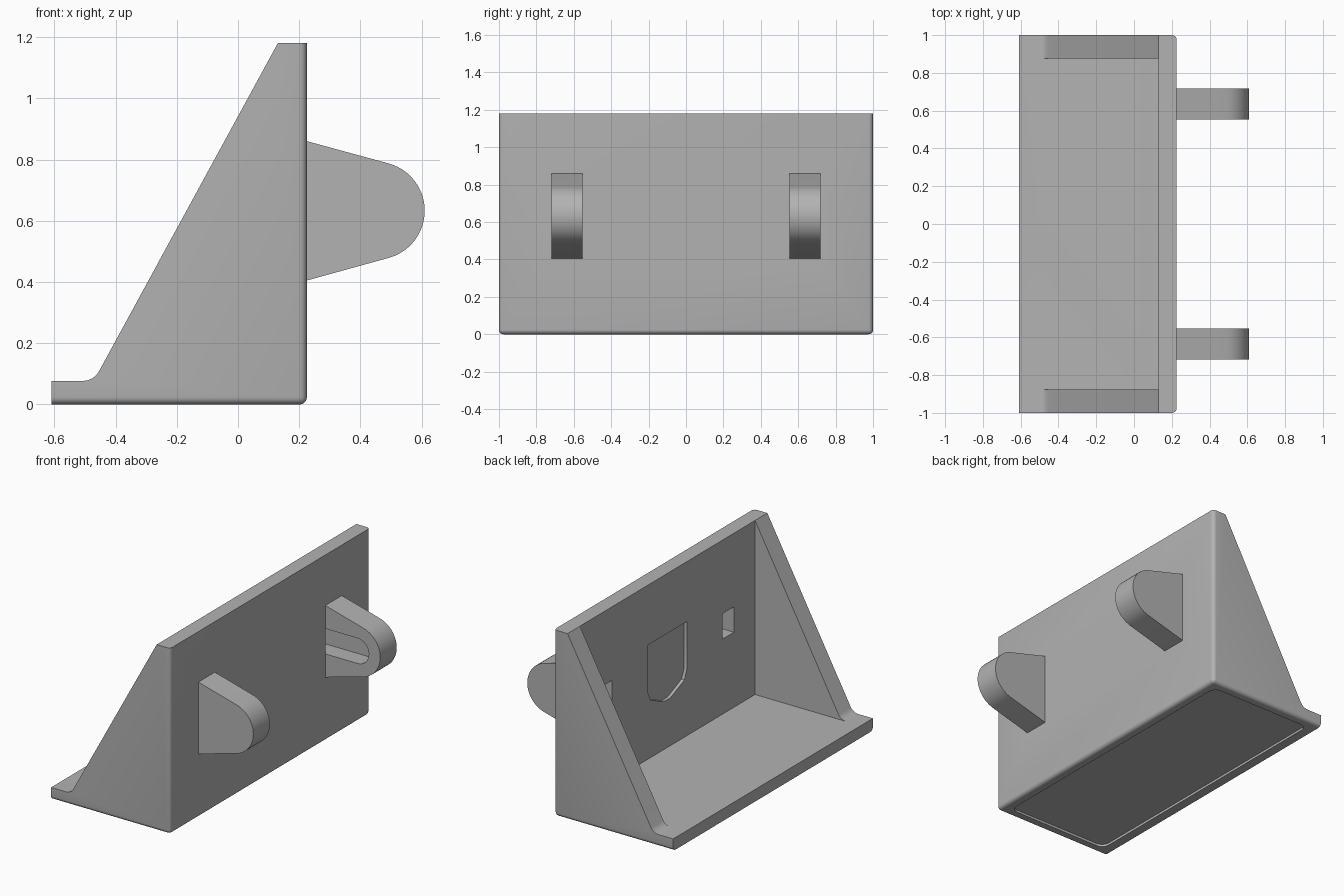
import bpy, bmesh, math

if "Cube" in bpy.data.objects:
    bpy.data.objects.remove(bpy.data.objects["Cube"], do_unlink=True)

grey = bpy.data.materials.new("plain grey")
grey.use_nodes = True
colour = (0.45, 0.45, 0.45, 1)
grey.diffuse_color = colour
grey.node_tree.nodes["Principled BSDF"].inputs["Base Color"].default_value = colour

AXES = {"x": lambda a, b, d: (d, a, b),
        "y": lambda a, b, d: (a, d, b),
        "z": lambda a, b, d: (a, b, d)}


def prism(name, points, axis, lo, hi, bevel_rule=None, radius=0.0, segments=4):
    """Extrude a 2D outline along an axis, rounding the edges picked by a rule."""
    bm = bmesh.new()
    place = AXES[axis]
    base = bm.faces.new([bm.verts.new(place(a, b, lo)) for a, b in points])
    moved = bmesh.ops.extrude_face_region(bm, geom=[base])["geom"]
    shift = place(0, 0, hi - lo)
    bmesh.ops.translate(bm, vec=shift, verts=[g for g in moved if isinstance(g, bmesh.types.BMVert)])
    bmesh.ops.recalc_face_normals(bm, faces=bm.faces)
    if bevel_rule:
        edges = [e for e in bm.edges if bevel_rule(e.verts[0].co, e.verts[1].co)]
        bmesh.ops.bevel(bm, geom=edges, offset=radius, segments=segments,
                        profile=0.5, affect="EDGES")
    mesh = bpy.data.meshes.new(name)
    bm.to_mesh(mesh)
    bm.free()
    mesh.materials.append(grey)
    obj = bpy.data.objects.new(name, mesh)
    bpy.context.collection.objects.link(obj)
    return obj


def combine(target, tool, operation):
    """Apply a boolean and remove the tool."""
    mod = target.modifiers.new(operation, "BOOLEAN")
    mod.operation, mod.solver, mod.object = operation, "EXACT", tool
    bpy.context.view_layer.objects.active = target
    bpy.ops.object.modifier_apply(modifier=mod.name)
    bpy.data.objects.remove(tool, do_unlink=True)


def arc(cx, cz, r, start, end, steps):
    angles = [math.radians(start + (end - start) * i / steps) for i in range(steps + 1)]
    return [(cx + r * math.cos(t), cz + r * math.sin(t)) for t in angles]


BACK, FRONT, TOP, PLATE, FLOOR = -0.61, 0.225, 1.18, 0.13, 0.077


def outer_edges(a, b):
    """Bottom edges at both ends, and the bottom and upright edges of the flat face."""
    low = a.z < 0.001 and b.z < 0.001
    face = a.x > FRONT - 0.001 and b.x > FRONT - 0.001
    low_end = low and abs(a.y - b.y) < 0.001
    upright = face and abs(a.y - b.y) < 0.001
    return low_end or upright or (low and face)


# Bracket body with its sloping end walls and a fillet above the flange
side = [(BACK, 0), (FRONT, 0), (FRONT, TOP), (PLATE, TOP)]
side += arc(-0.507, 0.137, 0.06, -29, -90, 6) + [(BACK, FLOOR)]
body = prism("angle_bracket", side, "y", -1, 1, outer_edges, 0.024, 5)

# Open space between the end walls
space = [(-1, FLOOR), (PLATE, FLOOR), (PLATE, 1.5), (-1, 1.5)]
combine(body, prism("space_cutter", space, "y", -0.877, 0.877), "DIFFERENCE")

# Two round-nosed lugs, each with a slot open to the inside and through the plate
nose = (0.45, 0.633)
lug = [(0.2, 0.40), (FRONT, 0.405)] + arc(*nose, 0.16, -75, 75, 24) + [(FRONT, 0.86), (0.2, 0.86)]
slot = [(0.05, 0.553)] + arc(*nose, 0.08, -90, 90, 16) + [(0.05, 0.713)]
for s in (-1, 1):
    combine(body, prism("lug", lug, "y", *sorted((s * 0.553, s * 0.718))), "UNION")
for s in (-1, 1):
    combine(body, prism("slot_cutter", slot, "y", *sorted((s * 0.553, s * 0.665))), "DIFFERENCE")

# Shallow plain recess in the inner face of the plate
half = [(0.03, 0.38), (0.17, 0.44), (0.195, 0.5), (0.195, 0.8)]
panel = half + [(-y, z) for y, z in reversed(half)]
combine(body, prism("panel_cutter", panel, "x", 0.05, PLATE + 0.02), "DIFFERENCE")

# Shallow rounded recess under the base
m = 0.06
foot = [(BACK + m, -1 + m), (FRONT - m, -1 + m), (FRONT - m, 1 - m), (BACK + m, 1 - m)]
corners = lambda a, b: abs(a.z - b.z) > 0.01
combine(body, prism("base_cutter", foot, "z", -0.1, 0.015, corners, 0.05, 6), "DIFFERENCE")

# Smooth the rounded edges only
bpy.ops.object.select_all(action="DESELECT")
body.select_set(True)
bpy.context.view_layer.objects.active = body
bpy.ops.object.shade_smooth_by_angle(angle=math.radians(30))
